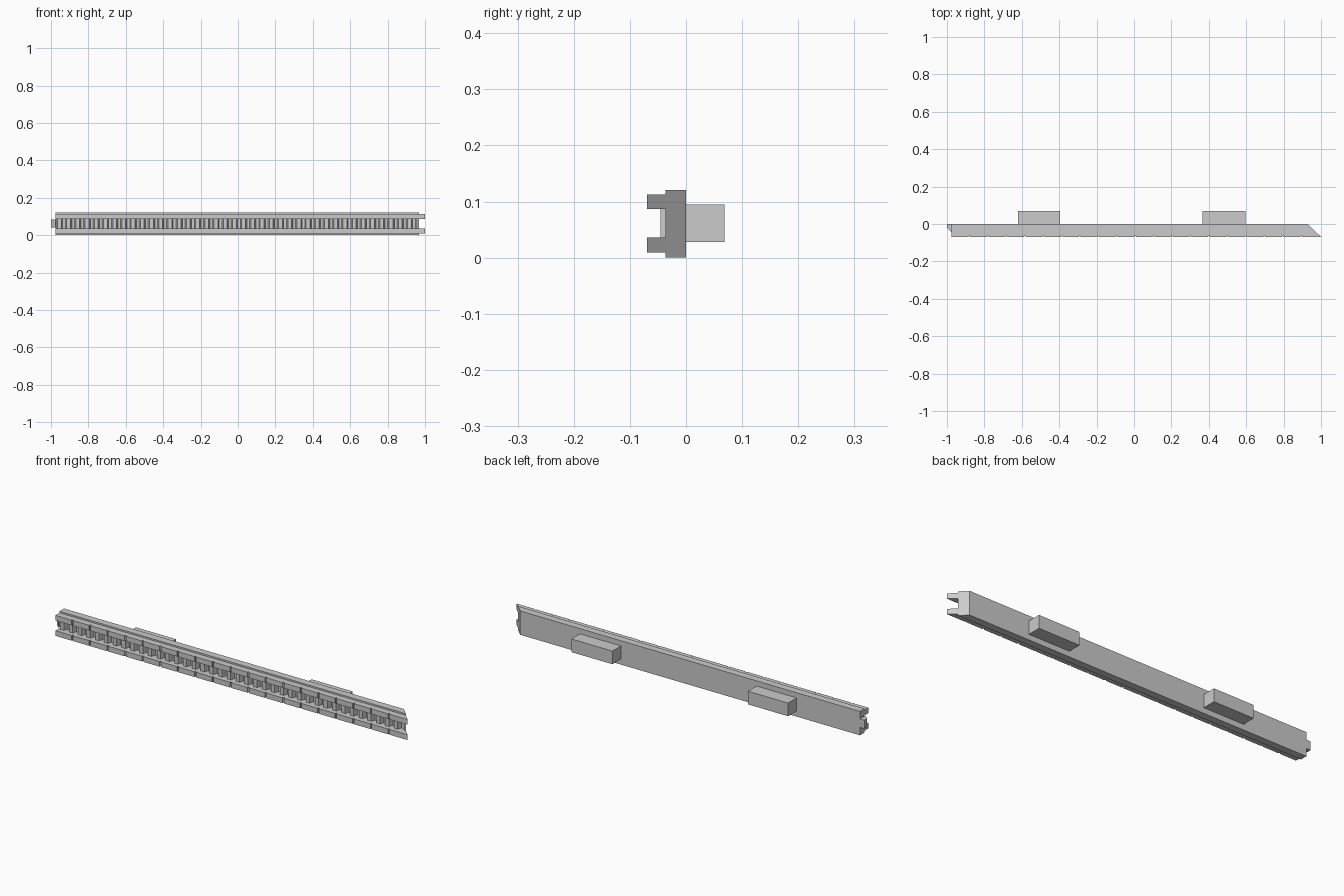
import bpy, bmesh

cube = bpy.data.objects.get("Cube")
if cube:
    bpy.data.objects.remove(cube, do_unlink=True)

grey = bpy.data.materials.new("light grey")
grey.use_nodes = True
colour = (0.6, 0.6, 0.6, 1.0)
grey.diffuse_color = colour
grey.node_tree.nodes["Principled BSDF"].inputs["Base Color"].default_value = colour


def prism(name, outline, z0, z1):
    """Extrude an (x, y) outline from z0 up to z1."""
    bm = bmesh.new()
    face = bm.faces.new([bm.verts.new((x, y, z0)) for x, y in outline])
    new = bmesh.ops.extrude_face_region(bm, geom=[face])["geom"]
    verts = [v for v in new if isinstance(v, bmesh.types.BMVert)]
    bmesh.ops.translate(bm, verts=verts, vec=(0, 0, z1 - z0))
    bmesh.ops.recalc_face_normals(bm, faces=bm.faces)
    mesh = bpy.data.meshes.new(name)
    bm.to_mesh(mesh)
    bm.free()
    mesh.materials.append(grey)
    obj = bpy.data.objects.new(name, mesh)
    bpy.context.collection.objects.link(obj)
    return obj


LEFT_END = -0.975       # square end
BEVEL = 0.93            # start of the 45 degree end at the back
FRONT = -0.0365         # front of the backing slab
HEIGHT = 0.121
RACK_LOW, RACK_HIGH = 0.0355, 0.0865

# Backing slab strips above and below the rack
slab = [(LEFT_END, 0), (LEFT_END, FRONT), (BEVEL - FRONT, FRONT), (BEVEL, 0)]
prism("lower_backing", slab, 0, RACK_LOW)
prism("upper_backing", slab, RACK_HIGH, HEIGHT)

# Toothed rack along the middle
TIP, ROOT, PITCH = -0.0455, -0.024, 0.04925
rack = [(LEFT_END, 0), (LEFT_END, ROOT)]
for i in range(39):
    c = -0.955 + i * PITCH
    rack += [(c - 0.0175, ROOT), (c - 0.010, TIP), (c + 0.010, TIP), (c + 0.0175, ROOT)]
rack += [(BEVEL - FRONT - 0.017, ROOT), (BEVEL - FRONT - 0.010, FRONT),
         (BEVEL - FRONT, FRONT), (BEVEL, 0)]
prism("toothed_rack", rack, RACK_LOW, RACK_HIGH)

# Tongue on the square end
prism("end_tongue", [(-1, 0), (-1, -0.021), (LEFT_END, TIP), (LEFT_END, 0)], 0.04, 0.083)

# Front rails with evenly spaced slots, running past the slab on the bevelled end
RAIL, SLOT, DEPTH = -0.0695, 0.004, 0.006
rail = [(LEFT_END, FRONT), (LEFT_END, RAIL)]
for i in range(19):
    c = -0.88 + i * 0.0985
    rail += [(c - SLOT, RAIL), (c - SLOT, RAIL + DEPTH), (c + SLOT, RAIL + DEPTH), (c + SLOT, RAIL)]
rail += [(1.0, RAIL), (BEVEL - FRONT, FRONT)]
prism("lower_rail", rail, 0.009, RACK_LOW)
prism("upper_rail", rail, RACK_HIGH, 0.113)

# Mounting blocks on the back
for name, x0, x1 in (("right_mounting_block", -0.62, -0.395), ("left_mounting_block", 0.365, 0.595)):
    prism(name, [(x0, 0), (x1, 0), (x1, 0.0685), (x0, 0.0685)], 0.028, 0.0945)
